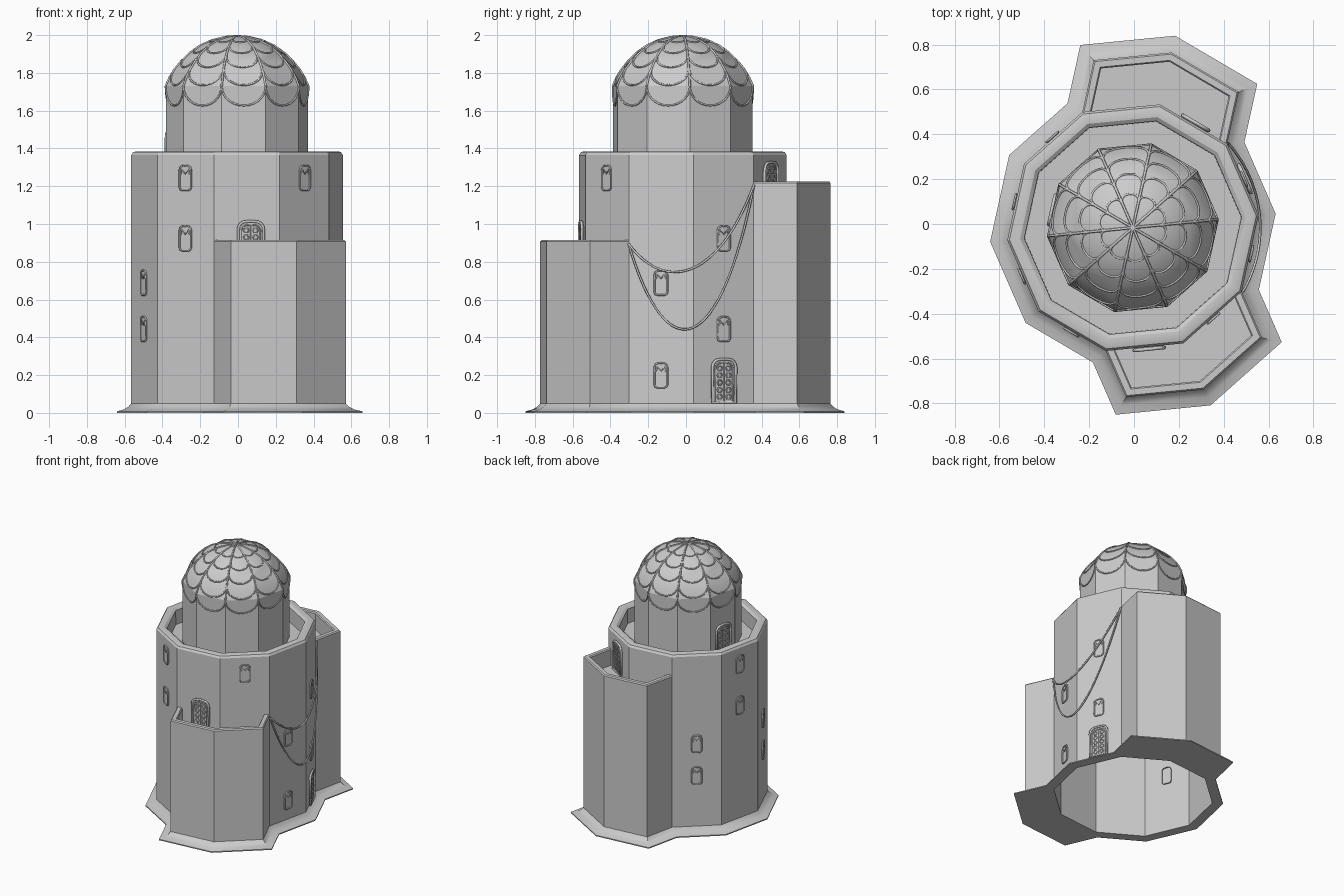
import bpy, bmesh, math
from mathutils import Vector

if "Cube" in bpy.data.objects:
    bpy.data.objects.remove(bpy.data.objects["Cube"])

CX, CY = -0.005, -0.0165
PHI, STEP = 5.6, 36
R_TOWER, R_DRUM = 0.563, 0.378
APO = math.cos(math.radians(18))


def polar(r, deg, z=0.0):
    a = math.radians(deg)
    return Vector((CX + r * math.cos(a), CY + r * math.sin(a), z))


def finish(name, bm, angle=None):
    bmesh.ops.remove_doubles(bm, verts=bm.verts, dist=1e-5)
    bmesh.ops.recalc_face_normals(bm, faces=bm.faces)
    me = bpy.data.meshes.new(name)
    bm.to_mesh(me)
    bm.free()
    ob = bpy.data.objects.new(name, me)
    bpy.context.collection.objects.link(ob)
    if angle:
        bpy.ops.object.select_all(action='DESELECT')
        bpy.context.view_layer.objects.active = ob
        ob.select_set(True)
        bpy.ops.object.shade_smooth_by_angle(angle=math.radians(angle))
    return ob


def bridge(bm, loops, closed=True):
    rings = [[bm.verts.new(p) for p in lp] for lp in loops]
    n = len(loops[0])
    for a, b in zip(rings, rings[1:]):
        for i in range(n if closed else n - 1):
            j = (i + 1) % n
            bm.faces.new((a[i], a[j], b[j], b[i]))
    return rings


def decagon_lathe(name, profile, angle=25):
    bm = bmesh.new()
    rings = bridge(bm, [[polar(r, PHI + STEP * k, z) for k in range(10)] for r, z in profile])
    bm.faces.new(rings[-1])
    return finish(name, bm, angle)


def tubes(name, paths, radius):
    cu = bpy.data.curves.new(name, 'CURVE')
    cu.dimensions = '3D'
    cu.bevel_depth = radius
    cu.bevel_resolution = 1
    for pts, cyclic in paths:
        sp = cu.splines.new('POLY')
        sp.points.add(len(pts) - 1)
        for q, p in zip(sp.points, pts):
            q.co = (*p, 1)
        sp.use_cyclic_u = cyclic
    ob = bpy.data.objects.new(name, cu)
    bpy.context.collection.objects.link(ob)
    bpy.ops.object.select_all(action='DESELECT')
    bpy.context.view_layer.objects.active = ob
    ob.select_set(True)
    bpy.ops.object.convert(target='MESH')


def offset(pts, d, closed=True):
    # mitred offset, positive is outward for a counter-clockwise outline
    out, n = [], len(pts)
    for i, p in enumerate(pts):
        e1 = pts[i] - pts[i - 1] if closed or i else pts[1] - pts[0]
        e2 = pts[(i + 1) % n] - p if closed or i < n - 1 else e1
        n1 = Vector((e1.y, -e1.x, 0)).normalized()
        n2 = Vector((e2.y, -e2.x, 0)).normalized()
        out.append(p + (n1 + n2) * d / (1 + n1.dot(n2)))
    return out


def at(pts, z):
    return [Vector((p.x, p.y, z)) for p in pts]


# Main tower with thick parapet, open underneath
decagon_lathe("tower", [(R_TOWER, 0), (R_TOWER, 1.365), (0.553, 1.38), (0.535, 1.385),
                        (0.505, 1.383), (0.487, 1.37), (0.485, 1.26)])

# Drum and ribbed dome
DOME = [(0.378, 1.73), (0.358, 1.775), (0.33, 1.82), (0.297, 1.86), (0.25, 1.906),
        (0.195, 1.945), (0.13, 1.974), (0.06, 1.991), (0.006, 1.995)]
decagon_lathe("drum", [(R_DRUM, 1.25), (R_DRUM, 1.73)])
decagon_lathe("dome", DOME)


def dome_r(z):
    if z <= DOME[0][1]:
        return R_DRUM
    for (r0, z0), (r1, z1) in zip(DOME, DOME[1:]):
        if z <= z1:
            return r0 + (r1 - r0) * (z - z0) / (z1 - z0)
    return 0.006


# Dome ribs and overlapping scallops
tubes("dome_ribs", [([polar(r + 0.002, PHI + STEP * k, z) for r, z in DOME], False)
                    for k in range(10)], 0.006)
scallops = []
for cusp, tip in ((1.73, 1.627), (1.828, 1.735), (1.9, 1.83), (1.95, 1.905), (1.981, 1.962)):
    for k in range(10):
        arc = []
        for i in range(15):
            a = math.pi * i / 14
            u, z = 0.5 - 0.5 * math.cos(a), cusp - (cusp - tip) * math.sin(a)
            r = dome_r(z) + 0.002
            arc.append(polar(r, PHI + STEP * k, z).lerp(polar(r, PHI + STEP * (k + 1), z), u))
        scallops.append((arc, False))
tubes("dome_scallops", scallops, 0.005)

# Side wings: three tower corners pushed outward, with a thin parapet
V = [polar(R_TOWER, PHI + STEP * k) for k in range(10)]


def wing(name, k, dist, top):
    a = math.radians(PHI + STEP * k)
    d = Vector((math.cos(a), math.sin(a), 0)) * dist
    core = [V[k - 1], V[k], V[(k + 1) % 10]]
    far = [p + d for p in core]
    path = [core[0]] + far + [core[2]]
    inner = offset(path, -0.04, closed=False)
    bm = bmesh.new()
    bridge(bm, [at(path, 0), at(path, top - 0.008), at(offset(path, -0.007, False), top),
                at(offset(path, -0.034, False), top), at(inner, top - 0.008),
                at(inner, top - 0.13)], closed=False)
    for z in (0, top - 0.13):
        bm.faces.new([bm.verts.new(p) for p in at(path + [core[1]], z)])
    finish(name, bm)
    return far


front_far = wing("front_wing", 8, 0.225, 0.915)
back_far = wing("back_wing", 2, 0.237, 1.225)

# Flared plinth following the whole footprint
foot = [V[0], V[1]] + back_far + V[3:8] + front_far + [V[9]]
bm = bmesh.new()
bridge(bm, [at(offset(foot, d), z) for d, z in
            ((0, 0), (0.073, 0), (0.073, 0.008), (0.035, 0.019), (0.014, 0.033), (0, 0.05))])
finish("plinth", bm, 35)


# Windows and doors sit on facet middles
def facet(deg, r, shift, z0):
    a = math.radians(deg)
    nrm = Vector((math.cos(a), math.sin(a), 0))
    tan = Vector((-nrm.y, nrm.x, 0))
    base = polar(r * APO, deg, z0) + tan * shift
    return lambda u, z, n: base + tan * u + nrm * n + Vector((0, 0, z))


def arch(w, h, rise, foot_r):
    pts = [(-w / 2 + foot_r, 0), (w / 2 - foot_r, 0)]
    if foot_r:
        pts += [(w / 2 - 0.3 * foot_r, 0.3 * foot_r), (w / 2, foot_r)]
    for i in range(9):
        a = math.pi * i / 8
        c = math.cos(a)
        pts.append((w / 2 * math.copysign(abs(c) ** 0.6, c), h - rise + rise * math.sin(a)))
    if foot_r:
        pts += [(-w / 2, foot_r), (-w / 2 + 0.3 * foot_r, 0.3 * foot_r)]
    return pts


def panel(bm, f, outline, depth):
    rings = bridge(bm, [[f(u, z, n) for u, z in outline] for n in (-0.01, depth)])
    bm.faces.new(rings[1])


windows = [(239.6, 1.245), (239.6, 0.925), (311.6, 1.245), (203.6, 0.69), (203.6, 0.445),
           (23.6, 0.925), (23.6, 0.445), (347.6, 0.69), (347.6, 0.2),
           (167.6, 1.245), (167.6, 0.925), (131.6, 0.69), (131.6, 0.445)]
bm, frames = bmesh.new(), []
shape = arch(0.07, 0.13, 0.025, 0.015)
for deg, zc in windows:
    f = facet(deg, R_TOWER, 0, zc - 0.066)
    panel(bm, f, shape, 0.005)
    frames.append(([f(u, z, 0.006) for u, z in shape], True))
    frames.append(([f(u, z, 0.006) for u, z in ((-0.028, 0.085), (-0.02, 0.108), (0, 0.088),
                                                (0.02, 0.108), (0.028, 0.085))], False))
finish("window_panes", bm)
tubes("window_frames", frames, 0.005)

doors = [(23.6, R_TOWER, 0, 0.055), (275.6, R_TOWER, 0.02, 0.785),
         (59.6, R_TOWER, -0.005, 1.097), (167.6, R_DRUM, 0, 1.262)]
bm, frames, lattice = bmesh.new(), [], []
shape = arch(0.135, 0.23, 0.045, 0)
small = arch(0.1, 0.205, 0.03, 0)
for deg, r, shift, z0 in doors:
    f = facet(deg, r, shift, z0)
    panel(bm, f, shape, 0.008)
    frames.append(([f(u, z, 0.01) for u, z in shape], True))
    lattice.append(([f(u, z + 0.005, 0.01) for u, z in small], True))
    lattice.append(([f(0, 0, 0.01), f(0, 0.21, 0.01)], False))
    for u in (-0.025, 0.025):
        for row in range(5):
            z = 0.03 + 0.038 * row
            lattice.append(([f(u + 0.014 * math.cos(i * math.pi / 3),
                               z + 0.014 * math.sin(i * math.pi / 3), 0.01)
                             for i in range(6)], True))
finish("door_panels", bm)
tubes("door_frames", frames, 0.008)
tubes("door_lattice", lattice, 0.004)

# Two hanging ropes strung between the wing corners on the right side
ropes = []
for sag in (0.285, 0.6):
    pts = []
    for i in range(33):
        t = -1 + i / 16
        pts.append(polar(0.568, 5.6 + 36 * t, 1.0525 + 0.1575 * t - sag * (1 - t * t)))
    ropes.append((pts, False))
tubes("hanging_ropes", ropes, 0.006)
